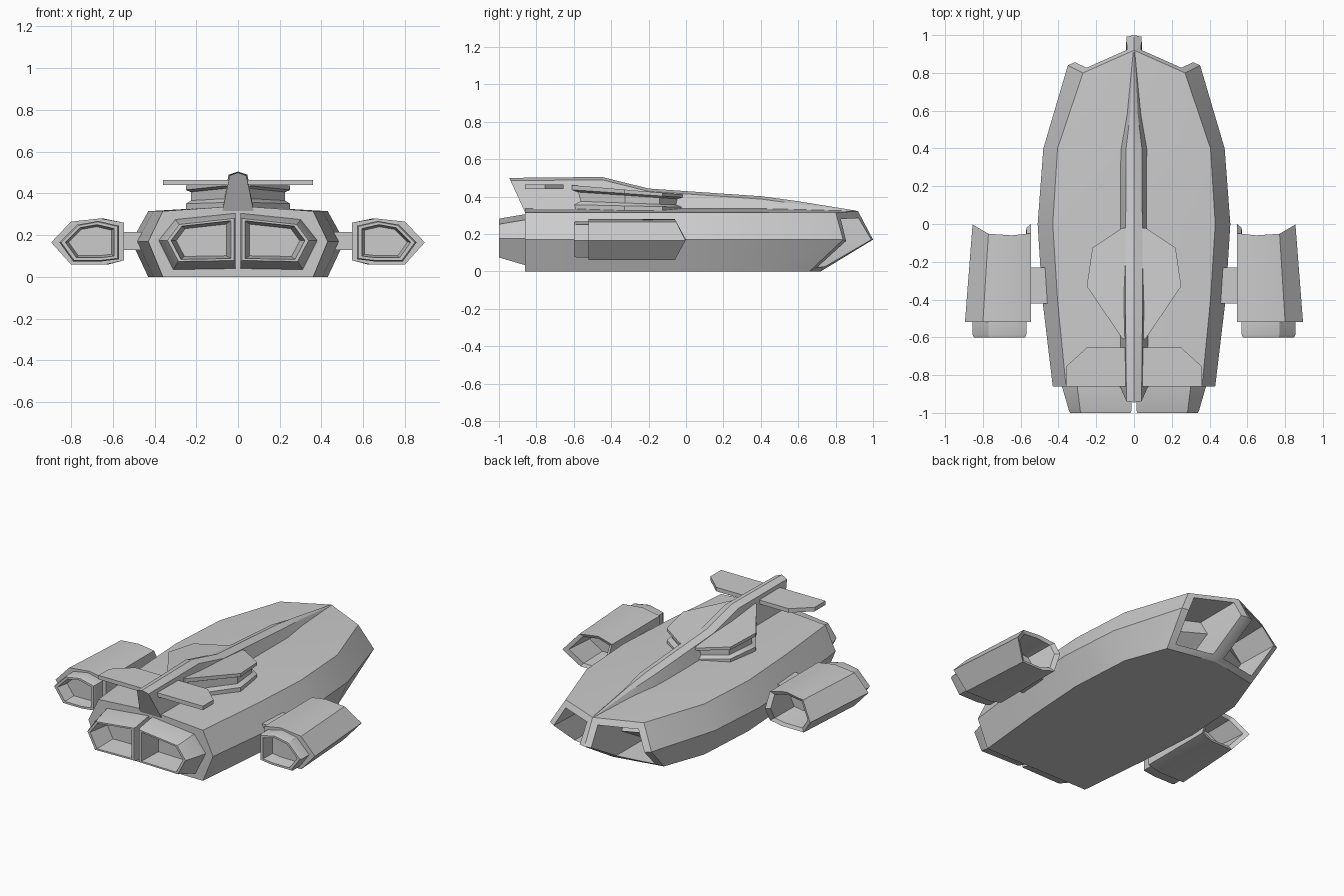
import bpy, bmesh, math
from mathutils import Vector

if "Cube" in bpy.data.objects:
    bpy.data.objects.remove(bpy.data.objects["Cube"])


def finish(name, bm):
    bmesh.ops.recalc_face_normals(bm, faces=bm.faces[:])
    me = bpy.data.meshes.new(name)
    bm.to_mesh(me)
    bm.free()
    ob = bpy.data.objects.new(name, me)
    bpy.context.collection.objects.link(ob)
    return ob


def skin(bm, rings, caps=(True, True)):
    vs = [[bm.verts.new(p) for p in r] for r in rings]
    n = len(rings[0])
    for a, b in zip(vs, vs[1:]):
        for i in range(n):
            j = (i + 1) % n
            bm.faces.new((a[i], a[j], b[j], b[i]))
    if caps[0]:
        bm.faces.new(vs[0])
    if caps[1]:
        bm.faces.new(vs[-1])
    return vs


def loft(name, rings):
    bm = bmesh.new()
    skin(bm, rings)
    return finish(name, bm)


def scaled(prof, c, s):
    return [(c[0] + (x - c[0]) * s, c[1] + (z - c[1]) * s) for x, z in prof]


def at_y(prof, y, side=1):
    return [(x * side, y, z) for x, z in prof]


# Hull: faceted cross-sections ending in a V-shaped prow
def hull_ring(m, t, y):
    ys = y if isinstance(y, tuple) else (y,) * 5
    half = [(0, ys[0], 0), (t, ys[1], 0), (m, ys[2], .17), (t, ys[3], .315), (0, ys[4], .34)]
    return half + [(-x, yy, z) for x, yy, z in half[3:0:-1]]


stations = [(.43, .36, -.86), (.485, .405, -.4), (.51, .43, 0), (.48, .405, .4)]
rings = [hull_ring(*s) for s in stations]
prow = hull_ring(.35, .27, (.72, .66, .84, .80, .92))
prow[1], prow[7] = (.31, .66, 0), (-.31, .66, 0)
prow[4] = (0, .92, .322)
bm = bmesh.new()
v = skin(bm, rings + [prow], (True, False))[-1]
tip = bm.verts.new((0, 1, .17))
# Twin air intakes sunk into the prow
for lo, mid, hi in ((1, 2, 3), (7, 6, 5)):
    pair = [bm.faces.new((v[0], v[lo], v[mid], tip)), bm.faces.new((tip, v[mid], v[hi], v[4]))]
    bm.normal_update()
    bmesh.ops.recalc_face_normals(bm, faces=bm.faces[:])
    bmesh.ops.inset_region(bm, faces=pair, thickness=.04, use_even_offset=True, use_boundary=True)
    bmesh.ops.inset_region(bm, faces=pair, thickness=.012, use_even_offset=True, use_boundary=True)
    for vert in {q for f in pair for q in f.verts}:
        vert.co.y -= .28
finish("hull", bm)

# Dorsal spine rising into the tail fin
spine = []
for y, w, tw, zt, back in ((.91, .008, .004, .325, 0), (.58, .045, .02, .378, 0), (.4, .078, .042, .402, 0),
                           (-.2, .078, .045, .443, 0), (-.45, .078, .045, .505, 0), (-.86, .075, .04, .5, -.085)):
    zs = max(zt - .015, .322)
    spine.append([(-w, y, .315), (-tw, y + back * .92, zs), (0, y + back, zt),
                  (tw, y + back * .92, zs), (w, y, .315)])
loft("spine_fin", spine)

# Dorsal turret plate with a recessed waist
plan = [(.06, -.02), (.22, -.125), (.25, -.33), (.06, -.61)]
plan += [(-x, y) for x, y in reversed(plan)]
layers = []
for z, s in ((.325, 1), (.35, 1), (.365, .9), (.405, .9), (.415, 1), (.435, 1)):
    layers.append([(x * s, -.3 + (y + .3) * s, z - (y + .3) * .08 * (z - .32) / .11) for x, y in plan])
loft("turret_plate", layers)

# Tailplane
tail = [(.36, -.86), (.36, -.755), (.25, -.655), (-.25, -.655), (-.36, -.755), (-.36, -.86)]
loft("tailplane", [[(x, y, z) for x, y in tail] for z in (.44, .465)])

main = [(.012, .04), (.012, .305), (.30, .275), (.38, .175), (.31, .035)]
main_end = [(.012, .075), (.012, .285), (.285, .255), (.345, .175), (.29, .07)]
pod = [(.545, .08), (.545, .17), (.545, .26), (.66, .28), (.80, .265), (.895, .165), (.80, .06), (.63, .06)]
pipe = [(.57, .085), (.57, .165), (.57, .245), (.67, .268), (.77, .25), (.855, .165), (.79, .075), (.65, .075)]


def pod_front(s, y):
    # forward end is narrower, with the mid-height leading
    return [(.545 + (x - .545) * .885, y - .06 * abs(z - .17) / .11, z)
            for x, z in scaled(pod, (.70, .17), s)]


for side, tag in ((1, "right"), (-1, "left")):
    # Main engine nozzles
    c = (.17, .17)
    loft("main_nozzle_" + tag, [at_y(main, -.84, side), at_y(main, -.865, side),
                                at_y(main_end, -.985, side), at_y(scaled(main_end, c, .96), -1, side),
                                at_y(scaled(main_end, c, .86), -1, side),
                                at_y(scaled(main_end, c, .72), -.865, side)])
    # Side pods with open fronts
    flip = lambda r: [(x * side, y, z) for x, y, z in r]
    loft("pod_" + tag, [flip(pod_front(.72, -.2)), flip(pod_front(.82, -.02)),
                        flip(pod_front(1, 0)), at_y(pod, -.52, side)])
    # Pod exhausts
    c = (.70, .17)
    loft("pod_nozzle_" + tag, [at_y(pipe, -.51, side), at_y(pipe, -.585, side),
                               at_y(scaled(pipe, c, .95), -.6, side), at_y(scaled(pipe, c, .82), -.6, side),
                               at_y(scaled(pipe, c, .72), -.525, side)])
    # Pylons joining pods to hull
    arm = [(.44, .13), (.44, .215), (.555, .215), (.555, .13)]
    loft("pylon_" + tag, [at_y(arm, -.42, side), at_y(arm, -.23, side)])

# Soft shading along the gentle curves, crisp edges elsewhere
for ob in bpy.context.scene.objects:
    ob.select_set(True)
    bpy.context.view_layer.objects.active = ob
bpy.ops.object.shade_smooth_by_angle(angle=math.radians(25))
